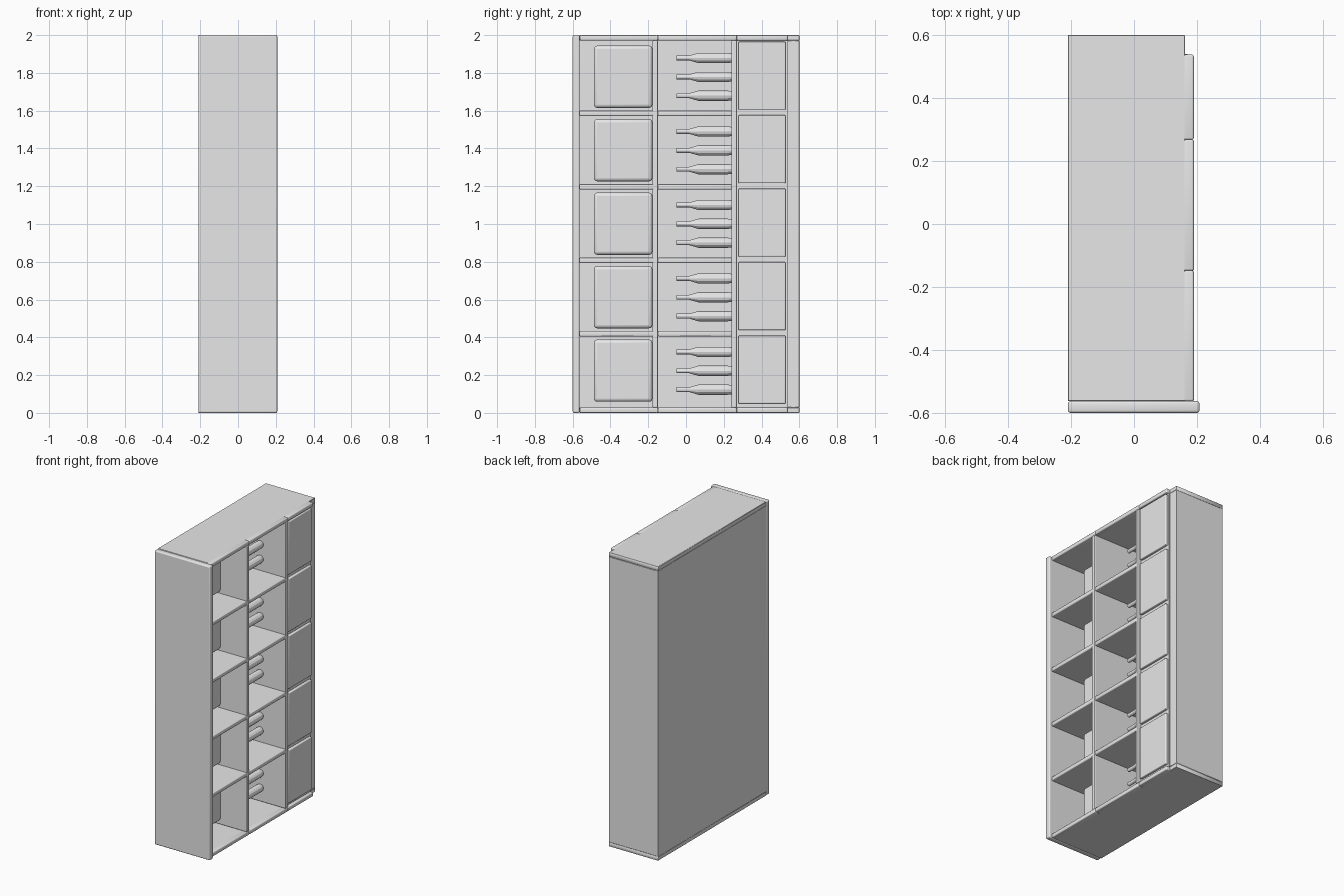
import bpy, bmesh, math
from mathutils import Matrix

if "Cube" in bpy.data.objects:
    bpy.data.objects.remove(bpy.data.objects["Cube"])

grey = bpy.data.materials.new("light_grey")
grey.diffuse_color = (0.8, 0.8, 0.8, 1)
grey.use_nodes = True
grey.node_tree.nodes["Principled BSDF"].inputs["Base Color"].default_value = grey.diffuse_color


def finish(bm, name):
    me = bpy.data.meshes.new(name)
    bm.to_mesh(me)
    bm.free()
    me.materials.append(grey)
    ob = bpy.data.objects.new(name, me)
    bpy.context.collection.objects.link(ob)
    return ob


def box(name, x, y, z, bevel=0.0, seg=3):
    """Box from (min, max) ranges, with optional rounded edges."""
    bm = bmesh.new()
    bmesh.ops.create_cube(bm, size=1)
    for v in bm.verts:
        v.co = [r[0] + (c + 0.5) * (r[1] - r[0]) for c, r in zip(v.co, (x, y, z))]
    if bevel:
        bmesh.ops.bevel(bm, geom=bm.edges[:], offset=bevel, segments=seg,
                        profile=0.5, affect='EDGES')
        for f in bm.faces:
            f.smooth = f.calc_area() < 0.02
    return finish(bm, name)


def bottle(name, loc):
    """Bottle lying along y, neck towards -y."""
    profile = [(0.0, -0.05), (0.013, -0.05), (0.013, 0.018), (0.027, 0.066),
               (0.027, 0.22), (0.024, 0.243), (0.0, 0.243)]
    bm = bmesh.new()
    vs = [bm.verts.new((r, y, 0)) for r, y in profile]
    es = [bm.edges.new(p) for p in zip(vs, vs[1:])]
    bmesh.ops.spin(bm, geom=vs + es, cent=(0, 0, 0), axis=(0, 1, 0),
                   angle=2 * math.pi, steps=12)
    bmesh.ops.remove_doubles(bm, verts=bm.verts[:], dist=1e-5)
    bmesh.ops.recalc_face_normals(bm, faces=bm.faces[:])
    bmesh.ops.transform(bm, matrix=Matrix.Translation(loc), verts=bm.verts[:])
    return finish(bm, name)


BACK, BODY, FACE = -0.21, 0.162, 0.19
T = 0.028           # board thickness
STEP = 0.389        # height of one row

# Carcass
box("front_side_panel", (BACK, 0.208), (-0.6, -0.563), (0, 2), 0.008)
box("back_panel", (BACK, -0.19), (-0.563, 0.6), (T, 2 - T))
box("rear_side_panel", (BACK, BODY), (0.538, 0.6), (T, 2 - T), 0.002, 1)
for n, z in (("bottom", 0), ("top", 2 - T)):
    box(n + "_panel", (BACK, BODY), (-0.563, 0.6), (z, z + T), 0.002, 1)

# Front edging along top and bottom, one piece per column
columns = [(-0.563, -0.148), (-0.148, 0.268), (0.268, 0.538)]
for i, c in enumerate(columns):
    for n, z in (("bottom", 0), ("top", 2 - T)):
        box(f"{n}_edging_{i}", (BODY - 0.01, FACE), c, (z, z + T), 0.006)

# Uprights between the columns
for i, y in enumerate((-0.177, 0.24)):
    box(f"upright_{i}", (-0.2, FACE), (y, y + T), (T, 2 - T), 0.005)

# Shelves
for row in range(1, 5):
    z = 0.016 + row * STEP
    box(f"left_shelf_{row}", (-0.2, FACE), (-0.565, -0.165), (z, z + T), 0.006)
    box(f"middle_shelf_{row}", (-0.2, FACE), (-0.15, 0.245), (z, z + T), 0.006)

# Closed column behind the doors
box("door_column", (-0.2, 0.17), (0.266, 0.54), (T, 2 - T))

# Row contents: storage box, three bottles, door
for row in range(5):
    z = row * STEP
    box(f"storage_box_{row}", (-0.195, 0.0), (-0.488, -0.178),
        (z + 0.059, z + 0.388), 0.017)
    for k in range(3):
        bottle(f"bottle_{row}_{k}", (0, 0, z + 0.123 + 0.1 * k))
    box(f"door_{row}", (0.16, 0.188), (0.278, 0.527),
        (z + 0.049, z + 0.409), 0.005)
